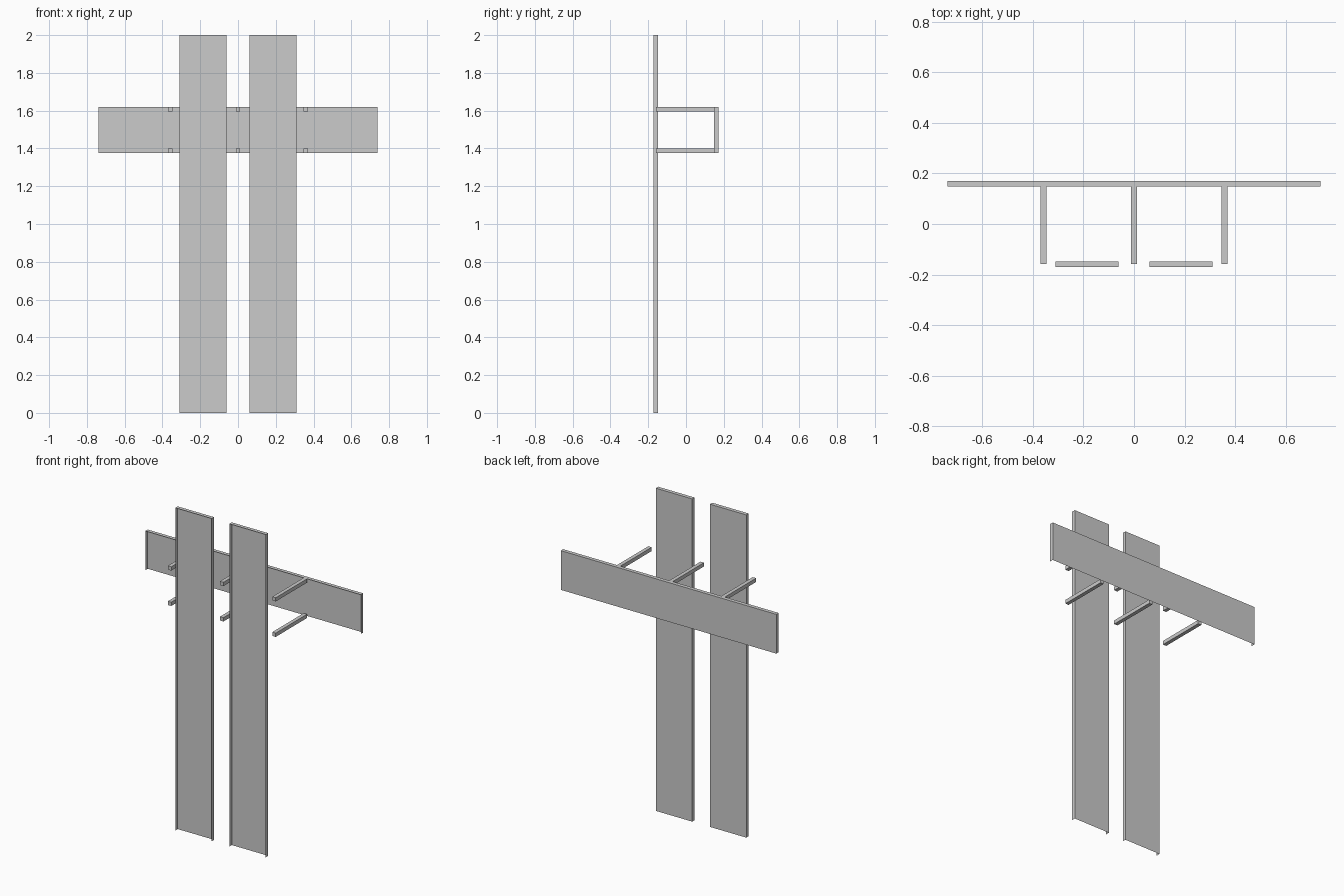
import bpy
import bmesh
from mathutils import Vector

if "Cube" in bpy.data.objects:
    bpy.data.objects.remove(bpy.data.objects["Cube"])

T = 0.0235          # board and rod thickness
Y = 0.171           # half depth of the whole model
Z0, Z1 = 1.377, 1.62


def box(name, x, y, z, open_dirs=()):
    """Box from (min, max) ranges; faces pointing along open_dirs are left out."""
    bm = bmesh.new()
    bmesh.ops.create_cube(bm, size=1)
    bm.normal_update()
    gone = [f for f in bm.faces
            if any(f.normal.dot(Vector(d)) > 0.9 for d in open_dirs)]
    bmesh.ops.delete(bm, geom=gone, context='FACES_ONLY')
    for v in bm.verts:
        v.co = Vector([(a + b) / 2 + c * (b - a)
                       for c, (a, b) in zip(v.co, (x, y, z))])
    mesh = bpy.data.meshes.new(name)
    bm.to_mesh(mesh)
    bm.free()
    obj = bpy.data.objects.new(name, mesh)
    bpy.context.collection.objects.link(obj)
    return obj


# Boards are shells, open at the front and the bottom
SHELL = ((0, -1, 0), (0, 0, -1))

# Two upright planks
for side, x in (("left", (-0.31, -0.061)), ("right", (0.061, 0.31))):
    box(f"upright_plank_{side}", x, (-Y, -Y + T), (0, 2), SHELL)

# Horizontal board at the back
box("cross_board", (-0.739, 0.739), (Y - T, Y), (Z0, Z1), SHELL)

# Upper and lower rows of rods reaching forward from the board
for side, x in (("left", -0.358), ("middle", 0), ("right", 0.358)):
    for row, z in (("lower", Z0), ("upper", Z1 - T)):
        box(f"rod_{row}_{side}", (x - T / 2, x + T / 2),
            (-0.159, Y - T), (z, z + T))
